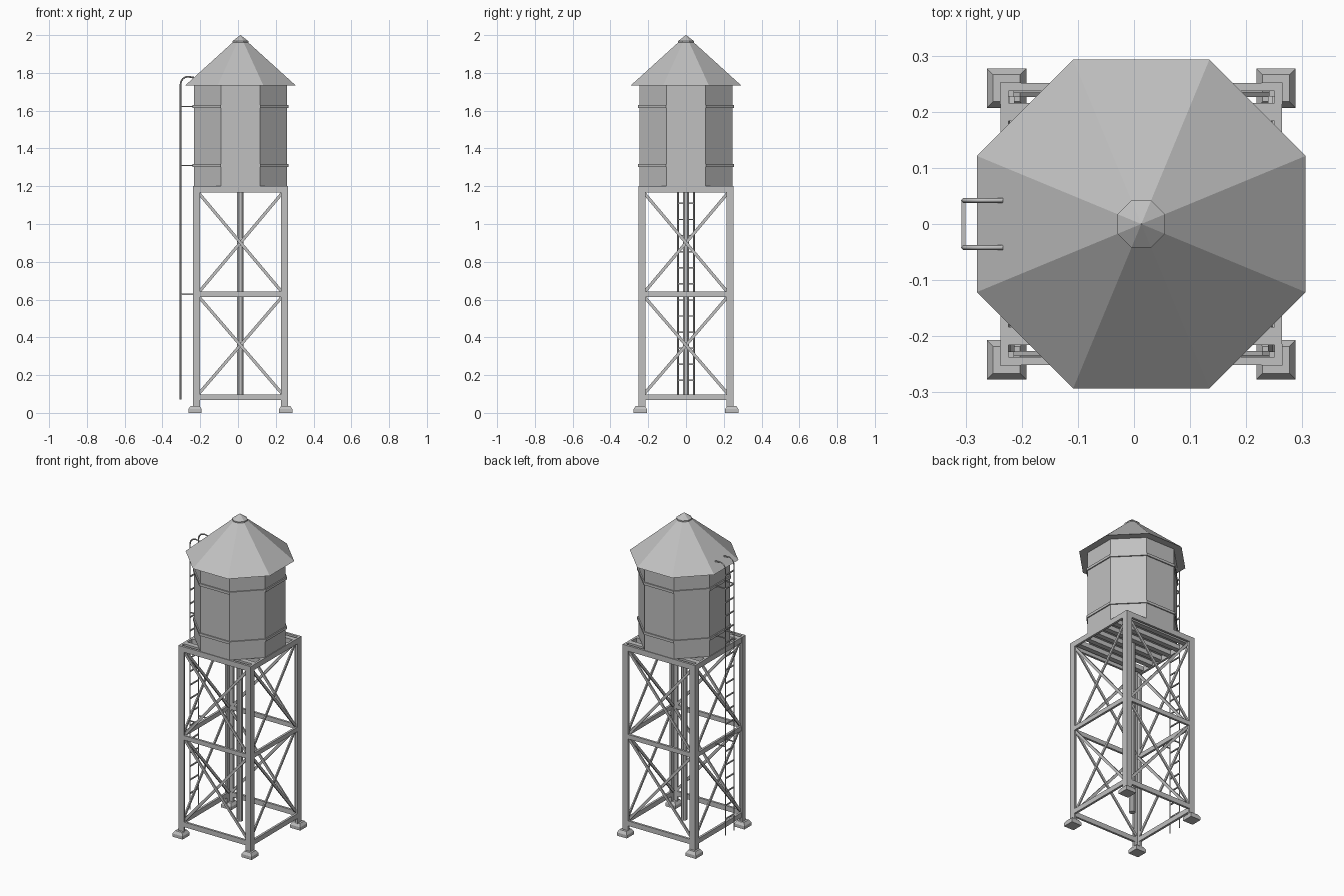
import bpy, bmesh, math
from mathutils import Vector, Matrix

cube = bpy.data.objects.get("Cube")
if cube:
    bpy.data.objects.remove(cube, do_unlink=True)

steel = bpy.data.materials.new("grey steel")
steel.use_nodes = True
grey = (0.53, 0.53, 0.53, 1)
steel.diffuse_color = grey
steel.node_tree.nodes["Principled BSDF"].inputs["Base Color"].default_value = grey

CX = 0.013          # tower axis, offset by the ladder
H = 0.252           # outer half width of the frame
T = 0.014           # steel thickness
SIGNS = (-1, 1)


def finish(name, bm):
    bmesh.ops.recalc_face_normals(bm, faces=bm.faces)
    mesh = bpy.data.meshes.new(name)
    bm.to_mesh(mesh)
    bm.free()
    mesh.materials.append(steel)
    obj = bpy.data.objects.new(name, mesh)
    bpy.context.collection.objects.link(obj)
    return obj


def box(bm, lo, hi):
    lo, hi = Vector(lo), Vector(hi)
    size = Vector([abs(s) for s in hi - lo])
    mat = Matrix.Translation((lo + hi) / 2) @ Matrix.Diagonal(size).to_4x4()
    bmesh.ops.create_cube(bm, size=1, matrix=mat)


def bar(bm, a, b, width, depth, normal):
    """Rectangular bar from a to b, with its depth along normal."""
    a, b, n = Vector(a), Vector(b), Vector(normal)
    d = b - a
    side = d.normalized().cross(n)
    rot = Matrix((side * width, n * depth, d)).transposed().to_4x4()
    bmesh.ops.create_cube(bm, size=1, matrix=Matrix.Translation((a + b) / 2) @ rot)


def lathe(bm, profile, sides=8, centre=(CX, 0), closed=False):
    """Loft polygon rings given as (apothem, z), flat sides to the axes."""
    rings = []
    for r, z in profile:
        rad = r / math.cos(math.pi / sides)
        angles = [(i + 0.5) * math.tau / sides for i in range(sides)]
        rings.append([bm.verts.new((centre[0] + rad * math.cos(t),
                                    centre[1] + rad * math.sin(t), z)) for t in angles])
    pairs = list(zip(rings, rings[1:]))
    if closed:
        pairs.append((rings[-1], rings[0]))
    else:
        bm.faces.new(rings[0])
        bm.faces.new(rings[-1])
    for low, high in pairs:
        for i in range(sides):
            j = (i + 1) % sides
            bm.faces.new((low[i], low[j], high[j], high[i]))


# Tank, hoops, roof and cap
bm = bmesh.new()
lathe(bm, [(0.247, 1.2), (0.247, 1.74)])
finish("tank", bm)

bm = bmesh.new()
for z in (1.31, 1.622):
    lathe(bm, [(0.245, z - 0.008), (0.254, z - 0.008),
               (0.254, z + 0.008), (0.245, z + 0.008)], closed=True)
finish("tank_hoops", bm)

bm = bmesh.new()
lathe(bm, [(0.293, 1.733), (0.036, 1.966)])
finish("roof", bm)

bm = bmesh.new()
lathe(bm, [(0.042, 1.958), (0.042, 1.968), (0.001, 2.0)])
finish("roof_cap", bm)

# Angle-iron legs and stepped footings
legs, feet = bmesh.new(), bmesh.new()
for sx in SIGNS:
    for sy in SIGNS:
        x, y = CX + sx * H, sy * H
        box(legs, (x, y, 0.03), (x - sx * 0.038, y - sy * T, 1.2))
        box(legs, (x, y - sy * T, 0.03), (x - sx * T, y - sy * 0.038, 1.2))
        foot = (CX + sx * 0.24, sy * 0.242)
        lathe(feet, [(0.035, 0), (0.035, 0.02), (0.024, 0.037)], 4, foot)
finish("legs", legs)
finish("footings", feet)

# Horizontal girders and crossed braces on all four sides
girders, braces = bmesh.new(), bmesh.new()
inner = H - 0.03
for turn in range(4):
    rot = Matrix.Translation((CX, 0, 0)) @ Matrix.Rotation(turn * math.pi / 2, 4, 'Z')
    normal = rot.to_3x3() @ Vector((0, 1, 0))
    for z0, z1 in ((0.067, 0.098), (0.614, 0.642), (1.166, 1.2)):
        zc, off = (z0 + z1) / 2, H - T / 2 - 0.001
        bar(girders, rot @ Vector((-H + T, -off, zc)), rot @ Vector((H - T, -off, zc)),
            z1 - z0, T, normal)
    for z0, z1 in ((0.1, 0.617), (0.637, 1.165)):
        for s in SIGNS:
            off = H - T - 0.004 - s * 0.004
            bar(braces, rot @ Vector((-s * inner, -off, z0)),
                rot @ Vector((s * inner, -off, z1)), 0.016, 0.008, normal)
finish("girders", girders)
finish("cross_braces", braces)

# Joists under the tank
bm = bmesh.new()
for i in range(6):
    y = (i - 2.5) * 0.08
    box(bm, (CX - H + T, y - 0.016, 1.172), (CX + H - T, y + 0.016, 1.2))
finish("platform_joists", bm)

# Central water pipe
bm = bmesh.new()
lathe(bm, [(0.017, 0.07), (0.017, 1.2)])
finish("water_pipe", bm)

# Ladder with hooked rails, rungs and brackets
LX, LY, R = -0.304, 0.042, 0.04
for name, sy in (("left", 1), ("right", -1)):
    path = [(LX, 0.07)]
    path += [(LX + R - R * math.cos(t), 1.74 + R * math.sin(t))
             for t in (i * math.pi / 12 for i in range(7))]
    path.append((-0.234, 1.775))
    curve = bpy.data.curves.new("ladder_rail_" + name, 'CURVE')
    curve.dimensions = '3D'
    curve.bevel_depth = 0.0045
    curve.bevel_resolution = 0
    curve.use_fill_caps = True
    spline = curve.splines.new('POLY')
    spline.points.add(len(path) - 1)
    for p, (x, z) in zip(spline.points, path):
        p.co = (x, sy * LY, z, 1)
    curve.materials.append(steel)
    bpy.context.collection.objects.link(bpy.data.objects.new(curve.name, curve))

bm = bmesh.new()
for i in range(19):
    z = 0.172 + i * 0.0852
    bar(bm, (LX, -LY, z), (LX, LY, z), 0.007, 0.007, (1, 0, 0))
finish("ladder_rungs", bm)

bm = bmesh.new()
for z in (0.628, 1.31, 1.622):
    for sy in SIGNS:
        bar(bm, (LX, sy * LY, z), (CX - 0.247, sy * LY, z), 0.006, 0.006, (0, 1, 0))
finish("ladder_brackets", bm)
